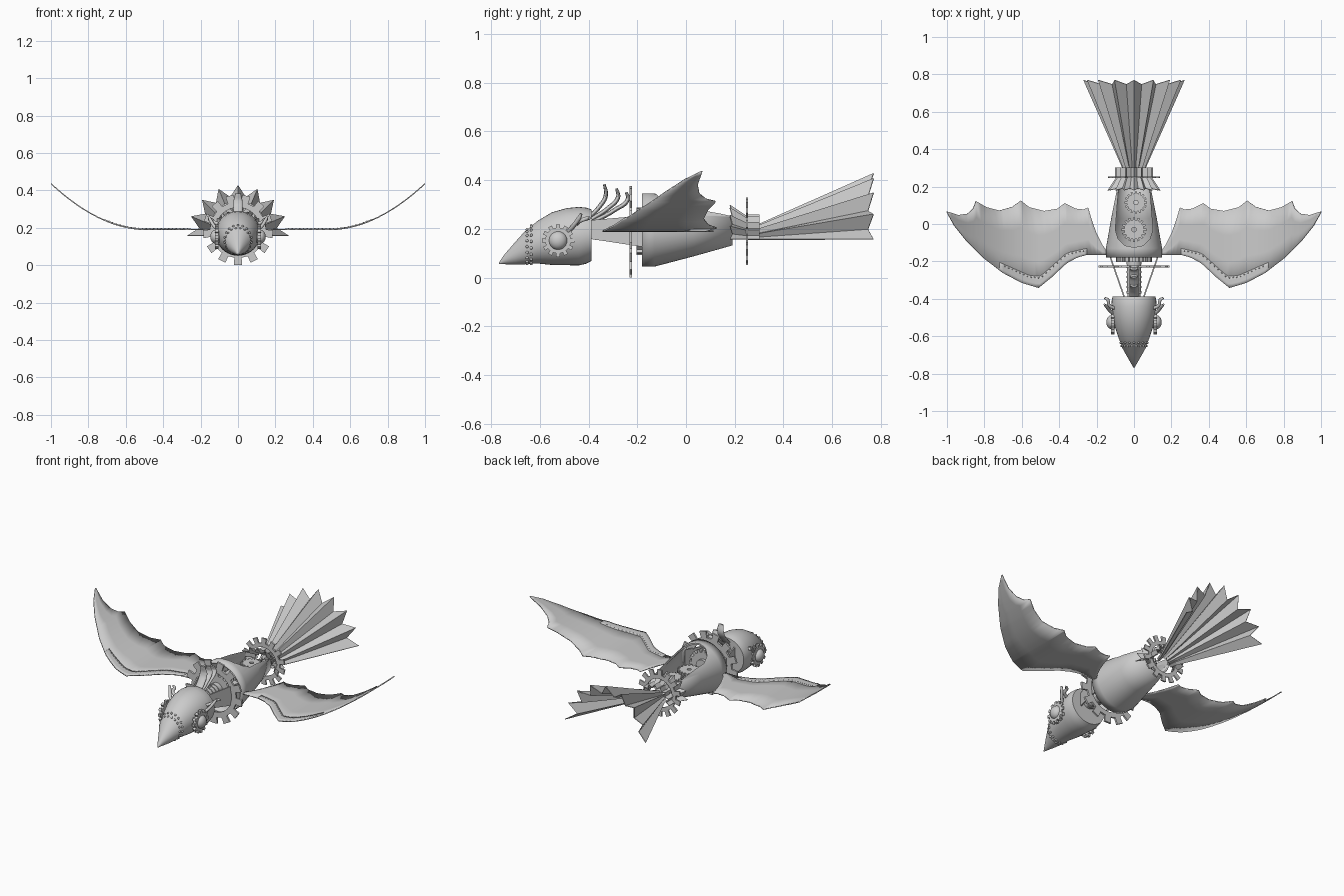
import bpy, bmesh
from math import sin, cos, pi
from mathutils import Vector, Matrix

if "Cube" in bpy.data.objects:
    bpy.data.objects.remove(bpy.data.objects["Cube"])


def add(name, verts, faces, angle=None, thick=0):
    me = bpy.data.meshes.new(name)
    me.from_pydata(verts, [], faces)
    bm = bmesh.new()
    bm.from_mesh(me)
    bmesh.ops.recalc_face_normals(bm, faces=bm.faces)
    bm.to_mesh(me)
    bm.free()
    ob = bpy.data.objects.new(name, me)
    bpy.context.collection.objects.link(ob)
    if thick:
        m = ob.modifiers.new("shell", 'SOLIDIFY')
        m.thickness = thick
        m.offset = 0 if thick < 0.008 else -1
    if angle:
        bpy.ops.object.select_all(action='DESELECT')
        ob.select_set(True)
        bpy.context.view_layer.objects.active = ob
        bpy.ops.object.shade_smooth_by_angle(angle=angle)
    return ob


def loft(name, sections, n=40, caps=True, thick=0):
    """Elliptical skin along y; sections are (y, z centre, x radius, z radius)."""
    v, f = [], []
    for y, zc, rx, rz in sections:
        v += [(rx * cos(2 * pi * i / n), y, zc + rz * sin(2 * pi * i / n)) for i in range(n)]
    for k in range(len(sections) - 1):
        for i in range(n):
            j = (i + 1) % n
            f.append((k * n + i, k * n + j, k * n + n + j, k * n + n + i))
    if caps:
        f += [tuple(range(n)), tuple(range(len(v) - n, len(v)))]
    return add(name, v, f, 0.6, thick)


def gear(name, centre, axis, r_out, r_root, hole, thick, teeth):
    """Toothed ring, extruded along the axis."""
    q = Vector((0, 0, 1)).rotation_difference(Vector(axis)).to_matrix()
    n = teeth * 4
    v, f = [], []
    for h in (-thick / 2, thick / 2):
        for outer in (True, False):
            for i in range(n):
                a = 2 * pi * (i // 4 + (-0.27, -0.24, 0.24, 0.27)[i % 4]) / teeth
                r = (r_out if i % 4 in (1, 2) else r_root) if outer else hole
                v.append(tuple(q @ Vector((r * sin(a), r * cos(a), h)) + Vector(centre)))
    for i in range(n):
        j = (i + 1) % n
        for a, b in ((0, n), (n, 3 * n), (3 * n, 2 * n), (2 * n, 0)):
            f.append((a + i, a + j, b + j, b + i))
    return add(name, v, f, 0.5)


def pleats(name, stations, n=8, zc=0.157):
    """Folded half fan; stations are (y, y at valley, peak radius, valley radius)."""
    v, f = [], []
    w = 2 * n + 1
    for y, yv, rp, rv in stations:
        for i in range(w):
            a = pi * i / (2 * n)
            r, yy = (rv, yv) if i % 2 else (rp, y)
            v.append((r * cos(a), yy, zc + r * sin(a)))
    for k in range(len(stations) - 1):
        f += [(k * w + i, k * w + i + 1, k * w + w + i + 1, k * w + w + i) for i in range(w - 1)]
    return add(name, v, f, thick=0.004)


def tube(name, pts, radius, flat=1):
    cu = bpy.data.curves.new(name, 'CURVE')
    cu.dimensions = '3D'
    cu.bevel_depth = radius
    cu.bevel_resolution = 2
    cu.use_fill_caps = True
    sp = cu.splines.new('BEZIER')
    sp.bezier_points.add(len(pts) - 1)
    for p, co in zip(sp.bezier_points, pts):
        p.co = co
        p.handle_left_type = p.handle_right_type = 'AUTO'
    sp.bezier_points[-1].radius = 0.6
    ob = bpy.data.objects.new(name, cu)
    ob.scale.x = flat
    bpy.context.collection.objects.link(ob)
    return ob


def ball(name, centre, r, squash=1):
    bm = bmesh.new()
    bmesh.ops.create_uvsphere(bm, u_segments=20, v_segments=12, radius=r,
                              matrix=Matrix.Translation(centre) @ Matrix.Diagonal((squash, 1, 1, 1)))
    me = bpy.data.meshes.new(name)
    bm.to_mesh(me)
    bm.free()
    me.shade_smooth()
    bpy.context.collection.objects.link(bpy.data.objects.new(name, me))


def lerp(tab, x):
    for (a, p), (b, q) in zip(tab, tab[1:]):
        if x <= b:
            return p + (q - p) * (x - a) / (b - a)
    return tab[-1][1]


# Hollow body, open along the top of the back
body = loft("body_shell", [(-0.18, 0.195, 0.15, 0.15), (-0.13, 0.195, 0.15, 0.15),
                           (0.03, 0.207, 0.122, 0.12), (0.19, 0.218, 0.09, 0.086)], 48, False, 0.01)
out = [(0.078, 0.25), (0.1, -0.03), (0.085, -0.08), (0.05, -0.115), (0, -0.125)]
out += [(-x, y) for x, y in out[-2::-1]]
m = len(out)
cutter = add("back_opening_cutter", [(x, y, z) for z in (0.215, 0.6) for x, y in out],
             [tuple(range(m)), tuple(range(m, 2 * m))] +
             [(i, (i + 1) % m, m + (i + 1) % m, m + i) for i in range(m)])
cutter.hide_render = True
cutter.hide_viewport = True
cutter.display_type = 'WIRE'
b = body.modifiers.new("opening", 'BOOLEAN')
b.operation = 'DIFFERENCE'
b.object = cutter

# Clockwork inside and ring gears at both ends
gear("inner_gear_front", (0, -0.03, 0.215), (0, 0, 1), 0.066, 0.052, 0.012, 0.02, 16)
gear("inner_gear_back", (0.01, 0.115, 0.225), (0, 0, 1), 0.06, 0.048, 0.012, 0.02, 16)
gear("neck_gear", (0, -0.227, 0.1885), (0, 1, 0), 0.1885, 0.15, 0.12, 0.011, 13)
gear("tail_gear", (0, 0.25, 0.19), (0, 1, 0), 0.14, 0.108, 0.085, 0.009, 14)
gear("body_front_gear", (0, -0.185, 0.19), (0, 1, 0), 0.098, 0.082, 0.03, 0.035, 16)

# Pleated collar, band and tail fan
pleats("tail_collar", [(0.18, 0.19, 0.14, 0.11), (0.255, 0.255, 0.09, 0.07)])
pleats("tail_band", [(0.255, 0.255, 0.1, 0.08), (0.302, 0.302, 0.1, 0.08)])
pleats("tail_fan", [(0.255, 0.255, 0.05, 0.035), (0.30, 0.30, 0.062, 0.045),
                    (0.77, 0.747, 0.27, 0.21)])

# Neck: ribbed core with flaring side panels
loft("neck_core", [(-0.42, 0.195, 0.035, 0.035), (-0.15, 0.195, 0.04, 0.04)], 24)
for i in range(6):
    gear("neck_rib", (0, -0.365 + 0.027 * i, 0.195), (0, 1, 0), 0.042, 0.042, 0.03, 0.011, 8)
for s in (1, -1):
    add("neck_panel", [(s * (x + d), y, z) for d in (0, 0.008)
                       for x, y, z in ((0.045, -0.40, 0.16), (0.045, -0.40, 0.235),
                                       (0.125, -0.17, 0.255), (0.125, -0.17, 0.125))],
        [(0, 1, 2, 3), (4, 5, 6, 7), (0, 1, 5, 4), (1, 2, 6, 5), (2, 3, 7, 6), (3, 0, 4, 7)])

# Head and beak
head = [(-0.71, 0.094, 0.033, 0.038), (-0.66, 0.123, 0.062, 0.067), (-0.61, 0.145, 0.082, 0.087),
        (-0.55, 0.16, 0.102, 0.108), (-0.49, 0.168, 0.115, 0.117), (-0.44, 0.17, 0.12, 0.12),
        (-0.41, 0.172, 0.119, 0.115), (-0.388, 0.174, 0.115, 0.106)]
loft("head", head)
loft("beak", [(-0.768, 0.058, 0.003, 0.003), (-0.745, 0.075, 0.016, 0.02),
              (-0.70, 0.10, 0.042, 0.047), (-0.655, 0.126, 0.067, 0.071)])
for k, (y, zc, rx, rz) in enumerate(((-0.652, 0.127, 0.067, 0.071), (-0.635, 0.135, 0.073, 0.078))):
    for i in range(18):
        a = 2 * pi * (i + k / 2) / 18
        ball("beak_rivet", (rx * cos(a), y, zc + rz * sin(a)), 0.006)

# Central crest plumes
for i, tip in enumerate(((-0.335, 0.383), (-0.285, 0.366), (-0.245, 0.35))):
    y0 = -0.395 + 0.008 * i
    tube("crest_plume", [(0, y0, 0.25 - 0.01 * i), (0, y0 + 0.65 * (tip[0] - y0), 0.29 - 0.006 * i),
                         (0, tip[0] + 0.006, 0.338 - 0.008 * i), (0, tip[0], tip[1])], 0.009, 2.8)

wing_front = [(0.14, -0.165), (0.25, -0.165), (0.3, -0.178), (0.36, -0.21), (0.44, -0.285), (0.51, -0.342),
              (0.6, -0.315), (0.7, -0.262), (0.8, -0.185), (0.9, -0.085), (0.96, -0.01), (1.0, 0.062)]
wing_back = [(0.14, -0.15), (0.17, -0.11), (0.2, -0.05), (0.225, 0.02), (0.245, 0.088), (0.27, 0.078),
             (0.31, 0.082), (0.37, 0.112), (0.41, 0.082), (0.48, 0.07), (0.56, 0.09), (0.605, 0.125),
             (0.65, 0.092), (0.72, 0.072), (0.79, 0.09), (0.845, 0.122), (0.86, 0.082), (0.89, 0.055),
             (0.94, 0.048), (1.0, 0.067)]
edge_band = [(0.25, -0.13), (0.36, -0.155), (0.5, -0.28), (0.56, -0.275), (0.72, -0.205)]


def wing_z(x):
    return 0.191 + (0.245 * ((x - 0.5) / 0.5) ** 1.9 if x > 0.5 else 0)


def sheet(name, s, xs, back, lift, thick):
    v = [(s * x, lerp(wing_front, x) * (1 - t) + back(x) * t, wing_z(x) + lift)
         for x in xs for t in (0, 0.33, 0.67, 1)]
    f = [(4 * i + k, 4 * i + k + 1, 4 * i + k + 5, 4 * i + k + 4)
         for i in range(len(xs) - 1) for k in range(3)]
    add(name, v, f, 0.6, thick)


for s in (1, -1):
    # Wing membrane with stitched leading-edge plate
    xs = sorted({p[0] for p in wing_front + wing_back} | {0.53, 0.63, 0.68, 0.75, 0.82, 0.92, 0.98})
    sheet("wing", s, xs, lambda x: lerp(wing_back, x), 0, 0.006)
    sheet("wing_edge_plate", s, [0.25 + 0.47 * i / 24 for i in range(25)],
          lambda x: lerp(edge_band, x), 0.002, 0.007)
    for i in range(22):
        x = 0.27 + 0.02 * i
        ball("wing_rivet", (s * x, lerp(edge_band, x) - 0.008, wing_z(x) + 0.004), 0.004)
    # Eye dome in a gear
    ball("eye", (s * 0.118, -0.525, 0.152), 0.038, 0.8)
    gear("eye_gear", (s * 0.114, -0.525, 0.152), (1, 0, 0), 0.067, 0.053, 0.02, 0.018, 12)
    # Brow plumes
    for d in (0, 0.035):
        tube("brow_plume", [(s * 0.105, -0.485 + d, 0.185 + d), (s * 0.132, -0.46 + d * 0.7, 0.215 + d * 0.5),
                            (s * (0.148 - d * 0.2), -0.44 + d, 0.243), (s * 0.158, -0.43 + d, 0.262 - d * 0.5)], 0.009)
